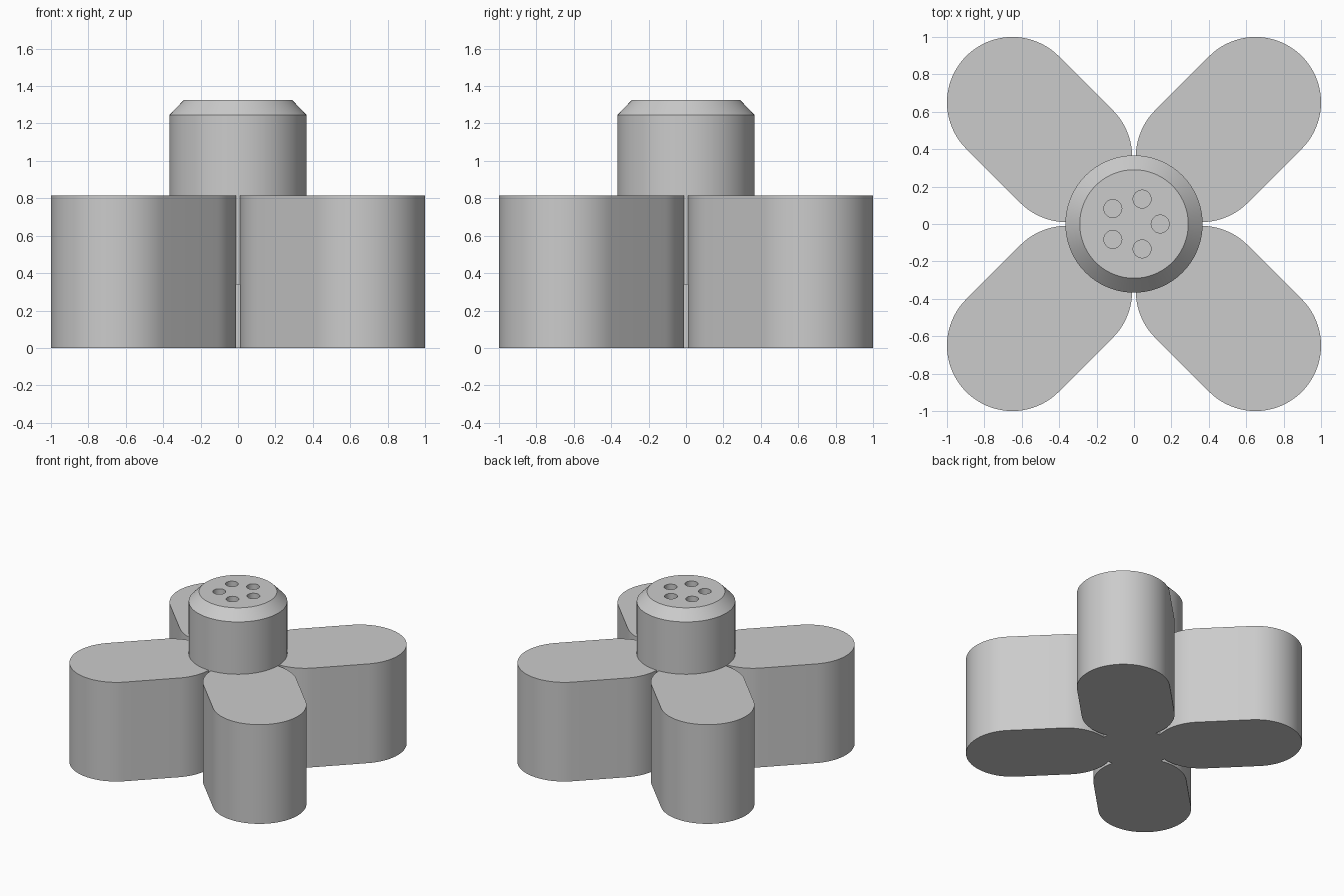
import bpy
import bmesh
from math import cos, sin, pi, radians

cube = bpy.data.objects.get("Cube")
if cube:
    bpy.data.objects.remove(cube, do_unlink=True)

GREY = (0.6, 0.6, 0.6, 1.0)
grey = bpy.data.materials.new("plain grey")
grey.use_nodes = True
grey.diffuse_color = GREY
grey.node_tree.nodes["Principled BSDF"].inputs["Base Color"].default_value = GREY


def add_object(name, bm):
    bmesh.ops.recalc_face_normals(bm, faces=bm.faces)
    mesh = bpy.data.meshes.new(name)
    bm.to_mesh(mesh)
    bm.free()
    mesh.materials.append(grey)
    obj = bpy.data.objects.new(name, mesh)
    bpy.context.collection.objects.link(obj)
    return obj


def extrude_outline(name, outline, z0, z1):
    bm = bmesh.new()
    base = bm.faces.new([bm.verts.new((x, y, z0)) for x, y in outline])
    top = bmesh.ops.extrude_face_region(bm, geom=[base], use_keep_orig=True)["geom"]
    verts = [v for v in top if isinstance(v, bmesh.types.BMVert)]
    bmesh.ops.translate(bm, verts=verts, vec=(0, 0, z1 - z0))
    return add_object(name, bm)


def lathe(name, profile, segments):
    bm = bmesh.new()
    rings = [[bm.verts.new((r * cos(2 * pi * i / segments), r * sin(2 * pi * i / segments), z))
              for i in range(segments)] for r, z in profile]
    for a, b in zip(rings, rings[1:]):
        for i in range(segments):
            j = (i + 1) % segments
            bm.faces.new((a[i], a[j], b[j], b[i]))
    bm.faces.new(rings[0])
    bm.faces.new(rings[-1])
    return add_object(name, bm)


def arc(cx, cy, r, start, end, steps):
    return [(cx + r * cos(start + (end - start) * i / steps),
             cy + r * sin(start + (end - start) * i / steps)) for i in range(steps + 1)]


def smooth(obj):
    bpy.ops.object.select_all(action="DESELECT")
    obj.select_set(True)
    bpy.context.view_layer.objects.active = obj
    bpy.ops.object.shade_smooth_by_angle(angle=radians(30))


# Four rounded arms on the diagonals
RADIUS, INNER, OUTER, ARM_TOP = 0.35, 0.36, 0.65, 0.815
names = ("back_left_arm", "back_right_arm", "front_right_arm", "front_left_arm")
for k, name in enumerate(names):
    a = pi / 4 + k * pi / 2
    d = 2 ** 0.5
    outline = arc(OUTER * d * cos(a), OUTER * d * sin(a), RADIUS, a - pi / 2, a + pi / 2, 40)
    outline += arc(INNER * d * cos(a), INNER * d * sin(a), RADIUS, a + pi / 2, a + 3 * pi / 2, 40)
    smooth(extrude_outline(name, outline, 0, ARM_TOP))

# Central hub: narrow foot, wide body and chamfered top
TOP = 1.325
hub = lathe("hub", [(0.28, 0), (0.28, 0.34), (0.367, 0.34), (0.367, 1.245), (0.29, TOP)], 96)

# Ring of five round holes in the hub top
for k in range(5):
    a = 2 * pi * k / 5
    cutter = extrude_outline("hole_cutter", arc(0.14 * cos(a), 0.14 * sin(a), 0.048, 0, 2 * pi * 31 / 32, 31),
                             TOP - 0.15, TOP + 0.1)
    cutter.hide_render = True
    mod = hub.modifiers.new("hole", "BOOLEAN")
    mod.operation = "DIFFERENCE"
    mod.solver = "EXACT"
    mod.object = cutter
    bpy.context.view_layer.objects.active = hub
    bpy.ops.object.modifier_apply(modifier=mod.name)
    bpy.data.objects.remove(cutter, do_unlink=True)
smooth(hub)
